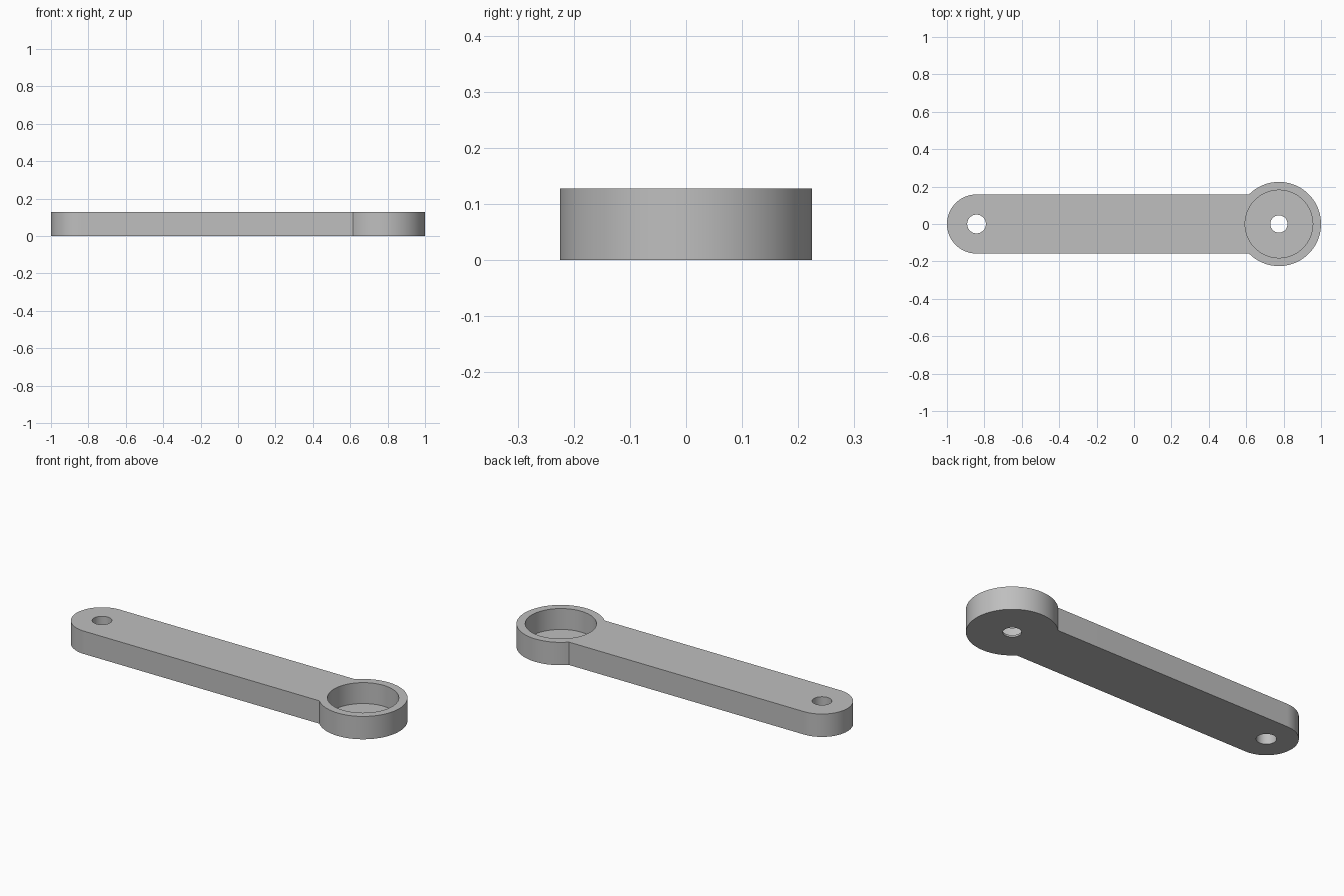
import bpy, bmesh
from math import pi, sin, cos, asin, radians

cube = bpy.data.objects.get("Cube")
if cube:
    bpy.data.objects.remove(cube, do_unlink=True)

HEIGHT = 0.128
FLOOR = 0.011          # thickness left under the pocket
SMALL_X, SMALL_R = -0.842, 0.158
BIG_X, BIG_R = 0.775, 0.225
POCKET_R = 0.181

grey = bpy.data.materials.new("plain_grey")
grey.use_nodes = True
colour = (0.52, 0.52, 0.52, 1)
grey.diffuse_color = colour
grey.node_tree.nodes["Principled BSDF"].inputs["Base Color"].default_value = colour


def arc(cx, radius, start, end, steps):
    """Points along an arc centred on the x axis."""
    angles = [start + (end - start) * i / steps for i in range(steps + 1)]
    return [(cx + radius * cos(a), radius * sin(a)) for a in angles]


def extrude_outline(name, points, bottom, top):
    """Upright solid made from a closed outline."""
    bm = bmesh.new()
    face = bm.faces.new([bm.verts.new((x, y, bottom)) for x, y in points])
    grown = bmesh.ops.extrude_face_region(bm, geom=[face])["geom"]
    verts = [v for v in grown if isinstance(v, bmesh.types.BMVert)]
    bmesh.ops.translate(bm, verts=verts, vec=(0, 0, top - bottom))
    bmesh.ops.recalc_face_normals(bm, faces=bm.faces[:])
    mesh = bpy.data.meshes.new(name)
    bm.to_mesh(mesh)
    bm.free()
    mesh.materials.append(grey)
    obj = bpy.data.objects.new(name, mesh)
    bpy.context.collection.objects.link(obj)
    return obj


# Arm: straight bar with a rounded end, flowing into the larger round head
join = pi - asin(SMALL_R / BIG_R)
outline = arc(BIG_X, BIG_R, -join, join, 72) + arc(SMALL_X, SMALL_R, pi / 2, 3 * pi / 2, 48)
arm = extrude_outline("lever_arm", outline, 0, HEIGHT)
bpy.context.view_layer.objects.active = arm
arm.select_set(True)

# Cut the round pocket and the two through holes
cuts = (("pocket_cutter", BIG_X, POCKET_R, FLOOR),
        ("head_hole_cutter", BIG_X, 0.046, -0.1),
        ("end_hole_cutter", SMALL_X, 0.05, -0.1))
for name, x, radius, bottom in cuts:
    cutter = extrude_outline(name, arc(x, radius, 0, 2 * pi, 64)[:-1], bottom, HEIGHT + 0.1)
    cutter.hide_render = True
    mod = arm.modifiers.new(name, 'BOOLEAN')
    mod.operation = 'DIFFERENCE'
    mod.solver = 'EXACT'
    mod.object = cutter
    bpy.ops.object.modifier_apply(modifier=mod.name)
    bpy.data.objects.remove(cutter, do_unlink=True)

bpy.ops.object.shade_smooth_by_angle(angle=radians(30))
